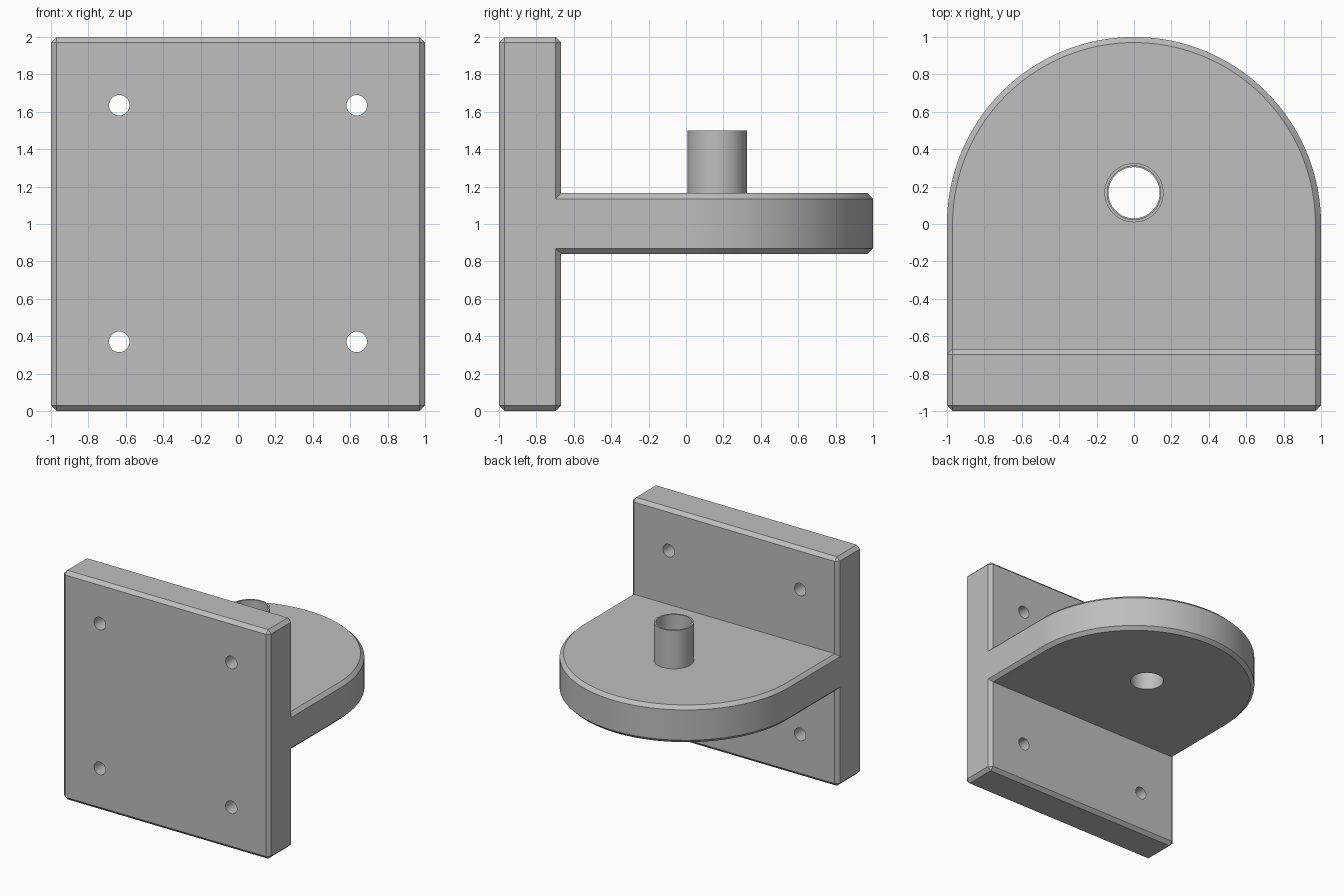
import bpy, bmesh, math

cube = bpy.data.objects.get("Cube")
if cube:
    bpy.data.objects.remove(cube, do_unlink=True)

CHAMFER = 0.03
SHELF_BOTTOM, SHELF_TOP = 0.84, 1.165
POST_Y = 0.167

grey = bpy.data.materials.new("plain grey")
grey.use_nodes = True
COLOUR = (0.52, 0.52, 0.52, 1)
grey.diffuse_color = COLOUR
grey.node_tree.nodes["Principled BSDF"].inputs["Base Color"].default_value = COLOUR


def activate(obj):
    bpy.ops.object.select_all(action='DESELECT')
    obj.select_set(True)
    bpy.context.view_layer.objects.active = obj


def apply(obj, mod):
    activate(obj)
    bpy.ops.object.modifier_apply(modifier=mod.name)


def chamfer(obj):
    mod = obj.modifiers.new("chamfer", 'BEVEL')
    mod.width, mod.segments = CHAMFER, 1
    mod.limit_method, mod.angle_limit = 'ANGLE', math.radians(40)
    apply(obj, mod)


def combine(obj, other, operation):
    mod = obj.modifiers.new("combine", 'BOOLEAN')
    mod.object, mod.operation, mod.solver = other, operation, 'EXACT'
    apply(obj, mod)
    bpy.data.objects.remove(other, do_unlink=True)


def prism(name, outline, bottom, top):
    """Extrude a flat outline upwards."""
    bm = bmesh.new()
    base = bm.faces.new([bm.verts.new((x, y, bottom)) for x, y in outline])
    grown = bmesh.ops.extrude_face_region(bm, geom=[base])["geom"]
    verts = [v for v in grown if isinstance(v, bmesh.types.BMVert)]
    bmesh.ops.translate(bm, verts=verts, vec=(0, 0, top - bottom))
    bmesh.ops.recalc_face_normals(bm, faces=bm.faces)
    mesh = bpy.data.meshes.new(name)
    bm.to_mesh(mesh)
    bm.free()
    mesh.materials.append(grey)
    obj = bpy.data.objects.new(name, mesh)
    bpy.context.collection.objects.link(obj)
    return obj


def cylinder(name, radius, depth, location, rotation=(0, 0, 0), sides=64):
    bpy.ops.mesh.primitive_cylinder_add(vertices=sides, radius=radius, depth=depth,
                                        location=location, rotation=rotation)
    obj = bpy.context.object
    obj.name = name
    obj.data.materials.append(grey)
    return obj


# Upright plate
bracket = prism("bracket", [(-1, -1), (1, -1), (1, -0.667), (-1, -0.667)], 0, 2)
chamfer(bracket)

# Round-ended shelf joined to the plate
ARC = 96
outline = [(math.cos(math.pi * i / ARC), math.sin(math.pi * i / ARC)) for i in range(ARC + 1)]
shelf = prism("shelf", outline + [(-1, -0.85), (1, -0.85)], SHELF_BOTTOM, SHELF_TOP)
chamfer(shelf)
combine(bracket, shelf, 'UNION')

# Screw holes through the plate
for x in (-0.635, 0.635):
    for z in (0.37, 1.635):
        hole = cylinder("screw_hole", 0.055, 1, (x, -0.85, z), (math.pi / 2, 0, 0), 32)
        combine(bracket, hole, 'DIFFERENCE')

# Bore through the shelf
combine(bracket, cylinder("shelf_bore", 0.137, 1, (0, POST_Y, 1)), 'DIFFERENCE')

# Hollow post on the shelf
POST_BOTTOM, POST_TOP = 1.1, 1.5
post = cylinder("hollow_post", 0.158, POST_TOP - POST_BOTTOM,
                (0, POST_Y, (POST_BOTTOM + POST_TOP) / 2))
combine(post, cylinder("post_bore", 0.143, 2, (0, POST_Y, 1.3)), 'DIFFERENCE')

for obj in (bracket, post):
    activate(obj)
    bpy.ops.object.shade_smooth_by_angle(angle=math.radians(30))
